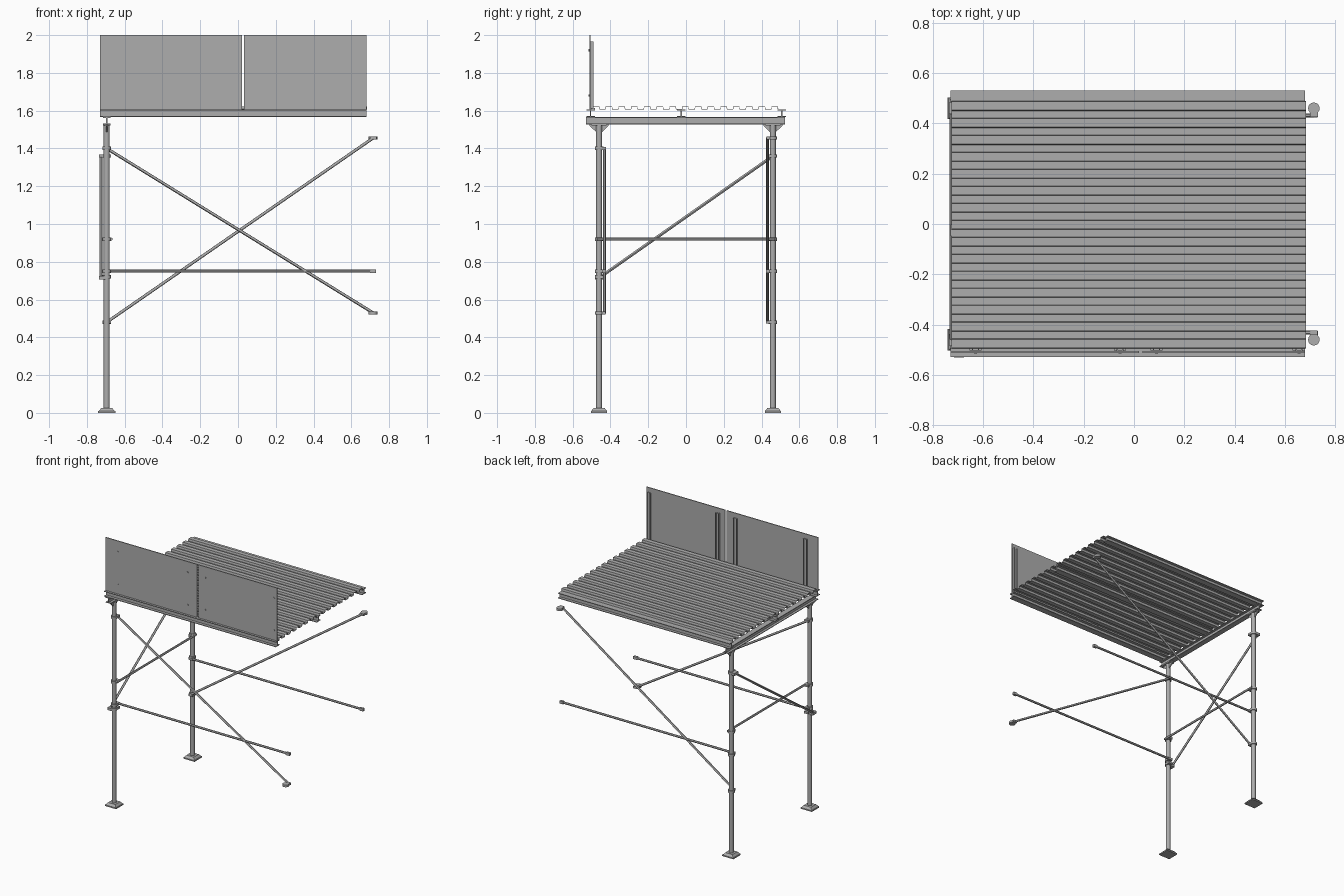
import bpy
import bmesh
from mathutils import Vector

cube = bpy.data.objects.get("Cube")
if cube:
    bpy.data.objects.remove(cube, do_unlink=True)

steel = bpy.data.materials.new("grey steel")
steel.use_nodes = True
GREY = (0.42, 0.42, 0.42, 1)
steel.diffuse_color = GREY
steel.node_tree.nodes["Principled BSDF"].inputs["Base Color"].default_value = GREY


def finish(bm, name, smooth=False):
    bmesh.ops.recalc_face_normals(bm, faces=bm.faces)
    mesh = bpy.data.meshes.new(name)
    bm.to_mesh(mesh)
    bm.free()
    mesh.materials.append(steel)
    obj = bpy.data.objects.new(name, mesh)
    bpy.context.collection.objects.link(obj)
    if smooth:
        bpy.ops.object.select_all(action='DESELECT')
        obj.select_set(True)
        bpy.context.view_layer.objects.active = obj
        bpy.ops.object.shade_smooth_by_angle()
    return obj


def box(name, lo, hi):
    lo, hi = Vector(lo), Vector(hi)
    bm = bmesh.new()
    bmesh.ops.create_cube(bm, size=1)
    bmesh.ops.scale(bm, vec=hi - lo, verts=bm.verts)
    bmesh.ops.translate(bm, vec=(lo + hi) / 2, verts=bm.verts)
    return finish(bm, name)


def rod(name, a, b, r, sides=16):
    a, b = Vector(a), Vector(b)
    bm = bmesh.new()
    bmesh.ops.create_cone(bm, cap_ends=True, segments=sides, radius1=r, radius2=r,
                          depth=(b - a).length)
    turn = (b - a).to_track_quat('Z', 'Y')
    bmesh.ops.rotate(bm, matrix=turn.to_matrix(), verts=bm.verts)
    bmesh.ops.translate(bm, vec=(a + b) / 2, verts=bm.verts)
    return finish(bm, name, True)


def prism(name, points, vec):
    """Extrude a closed outline of 3D points along a vector."""
    bm = bmesh.new()
    face = bm.faces.new([bm.verts.new(p) for p in points])
    new = bmesh.ops.extrude_face_region(bm, geom=[face])["geom"]
    bmesh.ops.translate(bm, vec=vec, verts=[v for v in new if isinstance(v, bmesh.types.BMVert)])
    return finish(bm, name)


def i_section(w, z0, z1, flange, web):
    """Outline of an I-beam as (offset, height) pairs."""
    half = [(w, z0), (w, z0 + flange), (web, z0 + flange),
            (web, z1 - flange), (w, z1 - flange), (w, z1)]
    return half + [(-u, z) for u, z in reversed(half)]


LEG_X, LEG_Y, FAR_X = -0.695, 0.46, 0.715
LEFT, RIGHT = -0.73, 0.68

# Deck joists, running left to right
for name, y in (("front", -0.505), ("middle", -0.025), ("back", 0.507)):
    outline = [(LEFT, y + u, z) for u, z in i_section(0.023, 1.567, 1.607, 0.005, 0.003)]
    prism(name + "_joist", outline, (RIGHT - LEFT, 0, 0))

# Cross beam over the legs
outline = [(LEG_X + u, -0.53, z) for u, z in i_section(0.02, 1.527, 1.567, 0.005, 0.003)]
prism("cross_beam", outline, (0, 1.055, 0))

# Corrugated deck sheet
top = []
for i in range(15):
    y = -0.495 + i * 0.0675
    top += [(y, 1.608), (y + 0.003, 1.623), (y + 0.036, 1.623), (y + 0.039, 1.608)]
bm = bmesh.new()
rows = [[bm.verts.new((x, y, z)) for y, z in top] for x in (-0.725, 0.683)]
for a, b, c, d in zip(rows[0], rows[0][1:], rows[1][1:], rows[1]):
    bm.faces.new((a, b, c, d))
deck = finish(bm, "corrugated_deck")
thick = deck.modifiers.new("thickness", 'SOLIDIFY')
thick.thickness = 0.003

# Front guard panels with posts, feet and bolts
for name, x0, x1 in (("right", LEFT, 0.02), ("left", 0.033, RIGHT)):
    box(name + "_guard_panel", (x0, -0.512, 1.607), (x1, -0.505, 2.0))
for x in (-0.63, -0.055, 0.09, 0.655):
    u = [(-0.014, 0), (0.014, 0), (0.014, 0.014), (0.010, 0.014),
         (0.010, 0.004), (-0.010, 0.004), (-0.010, 0.014), (-0.014, 0.014)]
    prism("guard_post", [(x + a, -0.505 + b, 1.607) for a, b in u], (0, 0, 0.358))
    box("post_foot", (x - 0.024, -0.503, 1.607), (x + 0.024, -0.482, 1.613))
    for z in (1.68, 1.92):
        rod("panel_bolt", (x, -0.515, z), (x, -0.505, z), 0.006, 8)

# Legs with base plates, head gussets and collars
for name, s, collars in (("front", -1, (1.40, 0.92, 0.75, 0.72)),
                         ("back", 1, (1.36, 0.92, 0.75, 0.48))):
    y = s * LEG_Y
    rod(name + "_leg", (LEG_X, y, 0.015), (LEG_X, y, 1.527), 0.016, 20)
    box(name + "_base_plate", (LEG_X - 0.046, y - 0.043, 0), (LEG_X + 0.046, y + 0.043, 0.009))
    bm = bmesh.new()
    bmesh.ops.create_cone(bm, cap_ends=True, segments=4, radius1=0.06, radius2=0.042, depth=0.016)
    bmesh.ops.rotate(bm, matrix=Vector((1, 1, 0)).to_track_quat('X', 'Z').to_matrix(),
                     verts=bm.verts)
    bmesh.ops.translate(bm, vec=(LEG_X, y, 0.017), verts=bm.verts)
    finish(bm, name + "_base_wedge")
    gusset = [(-0.05, 1.527), (0.05, 1.527), (0.05, 1.52), (0.016, 1.487),
              (-0.016, 1.487), (-0.05, 1.52)]
    prism(name + "_head_gusset", [(LEG_X - 0.005, y + u, z) for u, z in gusset], (0.01, 0, 0))
    box(name + "_head_plate", (LEG_X - 0.02, y - 0.04, 1.521), (LEG_X + 0.02, y + 0.04, 1.527))
    for z in collars:
        rod(name + "_collar", (LEG_X, y, z - 0.009), (LEG_X, y, z + 0.009), 0.023)
        inner = sorted((y, y - s * 0.036))
        box(name + "_collar_lug", (LEG_X - 0.01, inner[0], z - 0.008),
            (LEG_X + 0.022, inner[1], z + 0.008))

    # Long braces on this side, ending in free clamps
    brace_y = s * 0.432
    z_near, z_far = (1.40, 0.53) if s < 0 else (0.48, 1.455)
    rod(name + "_diagonal_brace", (LEG_X, brace_y, z_near), (FAR_X, brace_y, z_far), 0.008, 12)
    rod(name + "_horizontal_brace", (LEG_X, brace_y, 0.75), (0.725, brace_y, 0.75), 0.008, 12)
    rod(name + "_end_collar", (FAR_X, y, z_far - 0.008), (FAR_X, y, z_far + 0.008), 0.023)
    box(name + "_end_lug", (0.70, min(y, brace_y) - 0.006, z_far - 0.008),
        (0.732, max(y, brace_y) + 0.006, z_far + 0.008))
    box(name + "_end_clip", (0.70, brace_y - 0.009, 0.74), (0.73, brace_y + 0.009, 0.76))

# Braces between the two legs
SIDE_X = -0.726
ends = ((-LEG_Y, 0.715), (LEG_Y, 1.36))
rod("side_diagonal_brace", *[(SIDE_X, y, z) for y, z in ends], 0.008, 12)
rod("side_horizontal_brace", (-0.672, -0.47, 0.92), (-0.672, 0.47, 0.92), 0.008, 12)
for y, z in ends:
    box("side_brace_clip", (SIDE_X - 0.01, y - 0.022, z - 0.009), (LEG_X, y + 0.022, z + 0.009))
